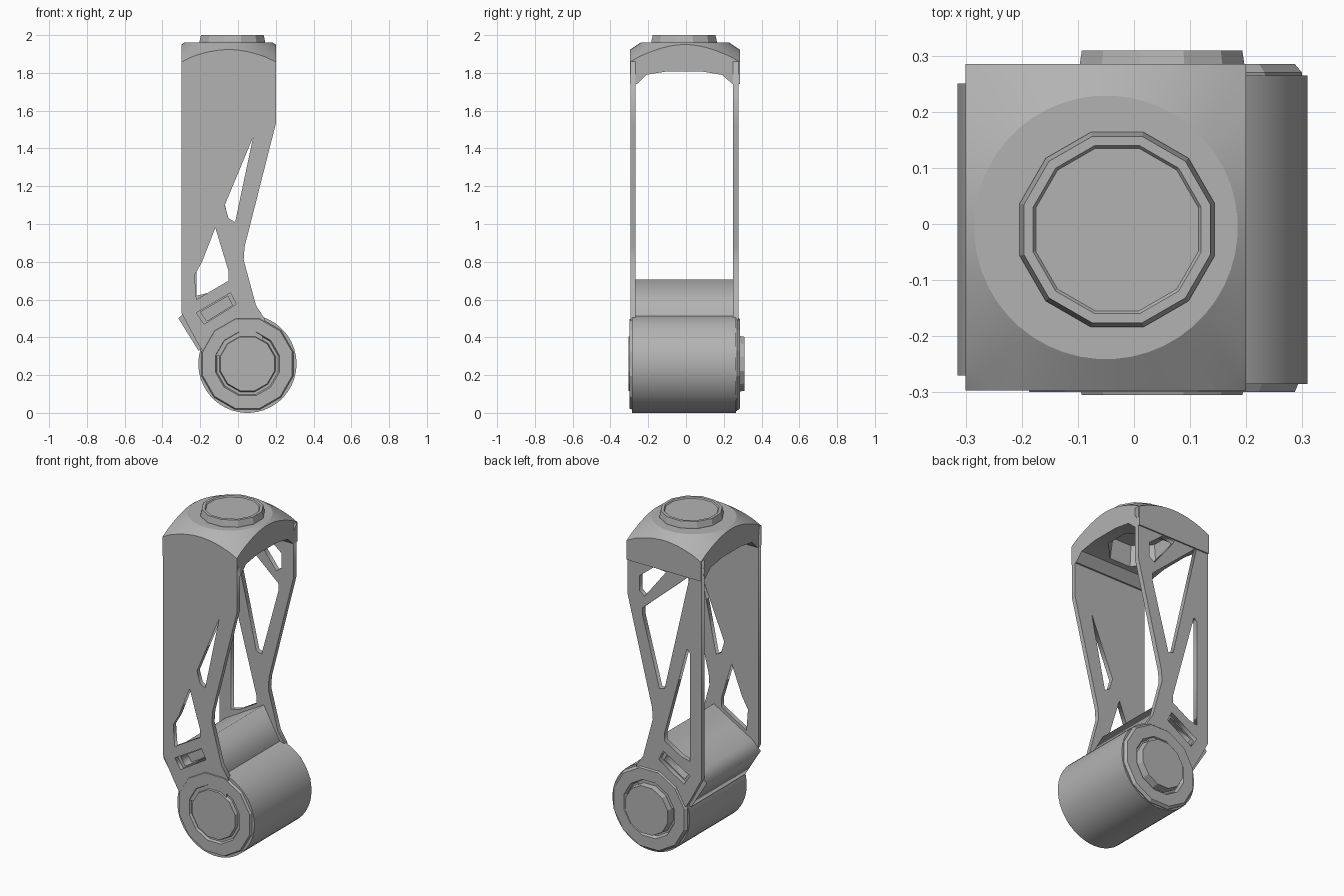
import bpy, bmesh, math
from mathutils import Matrix

cube = bpy.data.objects.get("Cube")
if cube:
    bpy.data.objects.remove(cube, do_unlink=True)

grey = bpy.data.materials.new("light_grey_metal")
grey.use_nodes = True
grey.diffuse_color = (0.45, 0.45, 0.45, 1)
grey.node_tree.nodes["Principled BSDF"].inputs["Base Color"].default_value = (0.45, 0.45, 0.45, 1)


def activate(ob):
    bpy.ops.object.select_all(action='DESELECT')
    ob.select_set(True)
    bpy.context.view_layer.objects.active = ob


def add_object(name, data):
    ob = bpy.data.objects.new(name, data)
    bpy.context.collection.objects.link(ob)
    data.materials.append(grey)
    return ob


def sheet(name, loops, y0, y1):
    """Flat outline with holes in the xz plane, from y0 to y1."""
    curve = bpy.data.curves.new(name, 'CURVE')
    curve.dimensions = '2D'
    curve.fill_mode = 'BOTH'
    curve.extrude = (y1 - y0) / 2
    for loop in loops:
        s = curve.splines.new('POLY')
        s.points.add(len(loop) - 1)
        for p, (x, z) in zip(s.points, loop):
            p.co = (x, z, 0, 1)
        s.use_cyclic_u = True
    ob = add_object(name, curve)
    ob.location.y = (y0 + y1) / 2
    ob.rotation_euler.x = math.pi / 2
    activate(ob)
    bpy.ops.object.convert(target='MESH')
    return ob


def lathe(name, profile, sides, matrix, smooth=None):
    """Turned solid from (radius, height) pairs around local z."""
    bm = bmesh.new()
    rings = [[bm.verts.new((r * math.cos(a), r * math.sin(a), h))
              for a in (math.tau * (i + 0.5) / sides for i in range(sides))]
             for r, h in profile]
    for low, high in zip(rings, rings[1:]):
        for i in range(sides):
            j = (i + 1) % sides
            bm.faces.new((low[i], low[j], high[j], high[i]))
    bm.faces.new(rings[0][::-1])
    bm.faces.new(rings[-1])
    bmesh.ops.recalc_face_normals(bm, faces=bm.faces)
    bm.transform(matrix)
    me = bpy.data.meshes.new(name)
    bm.to_mesh(me)
    bm.free()
    ob = add_object(name, me)
    if smooth:
        activate(ob)
        bpy.ops.object.shade_smooth_by_angle(angle=math.radians(smooth))
    return ob


def boolean(ob, tool, operation):
    m = ob.modifiers.new(operation, 'BOOLEAN')
    m.object, m.operation, m.solver = tool, operation, 'EXACT'
    activate(ob)
    bpy.ops.object.modifier_apply(modifier=m.name)
    bpy.data.objects.remove(tool, do_unlink=True)


# Side plates: shared outline, different cut-outs front and back
outline = [(-.30, 1.86), (.20, 1.86), (.20, 1.53), (.035, .88), (.03, .81),
           (.095, .57), (.14, .50), (.12, .30), (-.17, .30), (-.22, .38), (-.30, .53)]
slot = [(-.22, .53), (-.04, .635), (-.01, .575), (-.18, .47)]
front_holes = [[(.08, 1.46), (-.07, 1.10), (-.05, 1.03), (-.015, 1.01)],
               [(-.12, .98), (-.19, .80), (-.23, .73), (-.22, .60), (-.05, .70), (-.05, .75)]]
back_holes = [[(-.22, 1.75), (.10, 1.47), (.10, 1.43), (-.015, 1.01), (-.05, 1.02)],
              [(-.20, 1.30), (-.22, 1.28), (-.22, .62), (-.16, .635), (-.05, .70), (-.05, .75)],
              [(.12, 1.66), (.02, 1.74), (-.06, 1.73), (.085, 1.545), (.12, 1.57)]]
sheet("front_plate", [outline, slot] + front_holes, -.295, -.268)
sheet("back_plate", [outline, slot] + back_holes, .248, .277)

# Sloped web that joins the plates to the barrel
web = sheet("neck_web", [[(0, .705), (-.26, .555), (-.315, .50), (-.21, .33), (.1, .40), (.11, .51)]],
            -.27, .25)
recess = [(x * .8 - .022, z * .8 + .11) for x, z in slot]
for y in (-.27, .25):
    boolean(web, sheet("slot_cutter", [recess], y - .06, y + .06), 'DIFFERENCE')

# Barrel joint with grooved ends and raised hubs
axis = Matrix.Translation((.05, 0, .26)) @ Matrix.Rotation(math.pi / 2, 4, 'X')
lathe("joint_barrel", [(.26, -.265), (.26, .285)], 48, axis, 30)
for name, sign, face, hub in (("front", 1, .299, .305), ("back", -1, .285, .309)):
    lathe(name + "_end_ring",
          [(.258, sign * .25), (.258, sign * .27), (.245, sign * face), (.175, sign * face),
           (.165, sign * (face - .02)), (.155, sign * (face - .02)), (.148, sign * hub)],
          12, axis)

# Top cap: square block trimmed by a cone, arched and hollowed below
cap = sheet("top_cap", [[(-.30, 1.74), (.20, 1.74), (.20, 1.96), (-.30, 1.96)]], -.297, .285)
middle = Matrix.Translation((-.05, -.006, 0))
boolean(cap, lathe("cone_cutter", [(.40, 1.6), (.40, 1.845), (.35, 1.885), (.235, 1.96), (.2, 1.99)],
                   48, middle), 'INTERSECT')
arch = sheet("arch_cutter", [[(-.268, 1.6), (-.268, 1.73), (-.21, 1.79), (-.1, 1.808), (.08, 1.808),
                              (.19, 1.79), (.248, 1.74), (.248, 1.6)]], -.6, .6)
arch.rotation_euler.z = math.pi / 2
arch.location = (0, 0, 0)
bpy.context.view_layer.update()
boolean(cap, arch, 'DIFFERENCE')
boolean(cap, lathe("hollow_cutter", [(.20, 1.7), (.17, 1.92)], 8, middle), 'DIFFERENCE')
activate(cap)
bpy.ops.object.shade_smooth_by_angle(angle=math.radians(20))

# Round mounting boss on the cap
lathe("top_boss", [(.18, 1.94), (.18, 1.965), (.172, 2.0), (.155, 2.0), (.15, 1.993)], 12,
      Matrix.Translation((-.03, -.01, 0)))
